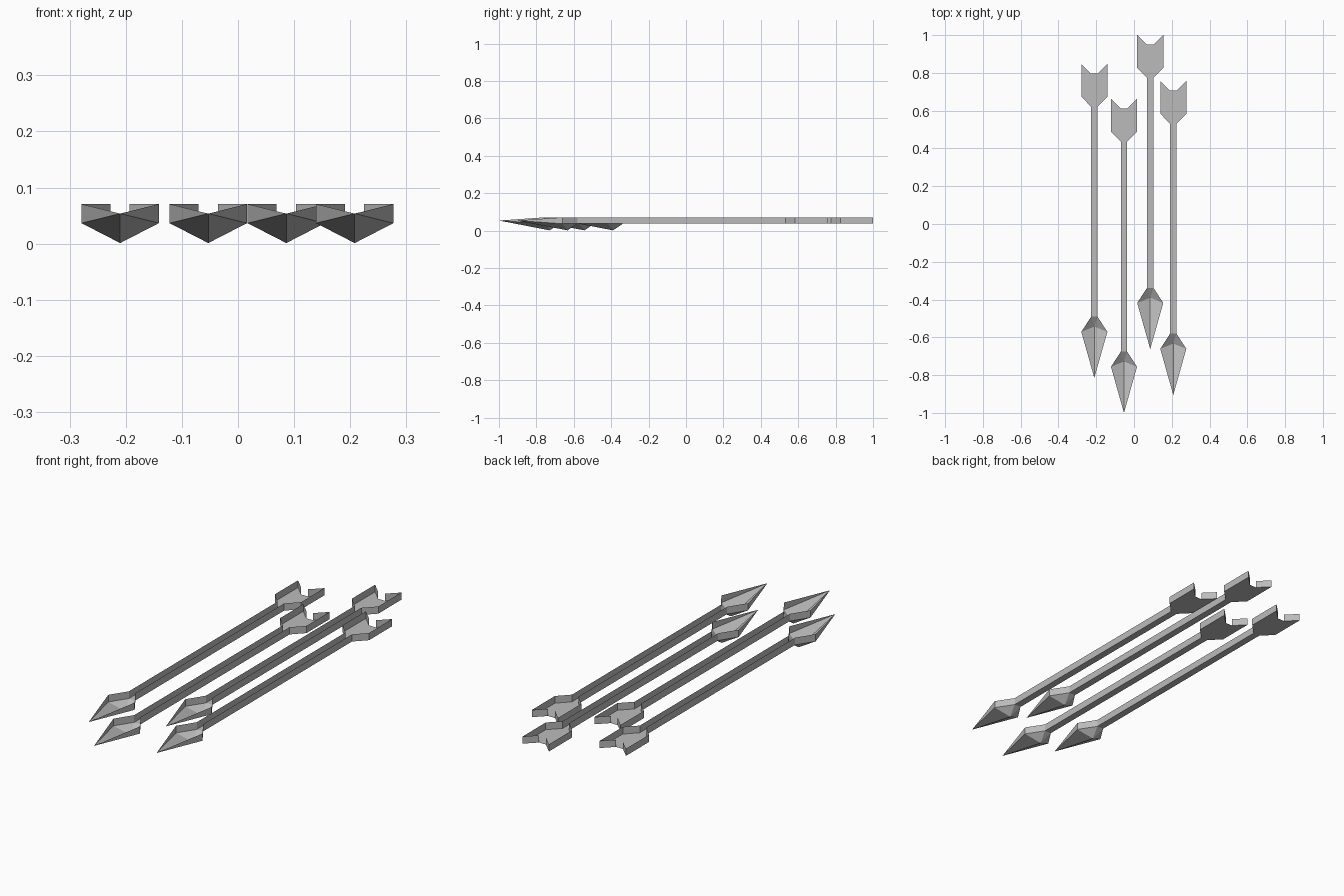
import bpy, bmesh

cube = bpy.data.objects.get("Cube")
if cube:
    bpy.data.objects.remove(cube, do_unlink=True)

FLOOR, RIM, TIP_Z, KEEL_Z = 0.0365, 0.0705, 0.0535, 0.001

steel = bpy.data.materials.new("plain grey")
steel.use_nodes = True
grey = (0.5, 0.5, 0.5, 1)
steel.diffuse_color = grey
steel.node_tree.nodes["Principled BSDF"].inputs["Base Color"].default_value = grey


def mirrored(half):
    """Outline points running up the left side, then back down the right."""
    return half + [(-x, y) for x, y in reversed(half)]


def finish(bm, name):
    mesh = bpy.data.meshes.new(name)
    bm.to_mesh(mesh)
    bm.free()
    mesh.materials.append(steel)
    return mesh


def add_walls(bm, low):
    """Raise thin outer walls on both sides, leaving the ends open."""
    high = [bm.verts.new((v.co.x, v.co.y, RIM)) for v in low]
    half = len(low) // 2
    for i in range(len(low) - 1):
        if i != half - 1:
            bm.faces.new((low[i], low[i + 1], high[i + 1], high[i]))
    return high


def tray(name, half):
    """Open-topped channel: flat floor with side walls."""
    bm = bmesh.new()
    low = [bm.verts.new((x, y, FLOOR)) for x, y in mirrored(half)]
    bm.faces.new(low[::-1])
    add_walls(bm, low)
    return finish(bm, name)


def arrow_head(name, half):
    """Hollow pointed head with a keel below."""
    bm = bmesh.new()
    tip = bm.verts.new((0, 0, TIP_Z))
    keel = bm.verts.new((0, 0.272, KEEL_Z))
    low = [bm.verts.new((x, y, FLOOR)) for x, y in mirrored(half)]
    high = add_walls(bm, low)
    # side walls narrowing to the tip
    bm.faces.new((tip, low[0], high[0]))
    bm.faces.new((tip, high[-1], low[-1]))
    # faceted underside
    ring = [tip] + low
    for a, b in zip(ring, ring[1:] + ring[:1]):
        bm.faces.new((keel, b, a))
    return finish(bm, name)


parts = {
    "arrow_head": arrow_head("arrow_head", [(0.069, 0.244), (0.017, 0.324)]),
    "shaft": tray("shaft", [(0.017, 0.324), (0.017, 1.436)]),
    "fletching": tray("fletching", [(0.017, 1.436), (0.069, 1.489),
                                    (0.069, 1.662), (0.018, 1.612)]),
}

# four staggered arrows
for n, (x, y) in enumerate([(-0.21, -0.815), (-0.053, -1.0),
                            (0.086, -0.662), (0.208, -0.905)], 1):
    for name, mesh in parts.items():
        obj = bpy.data.objects.new(f"{name}_{n}", mesh)
        obj.location = (x, y, 0)
        bpy.context.collection.objects.link(obj)
